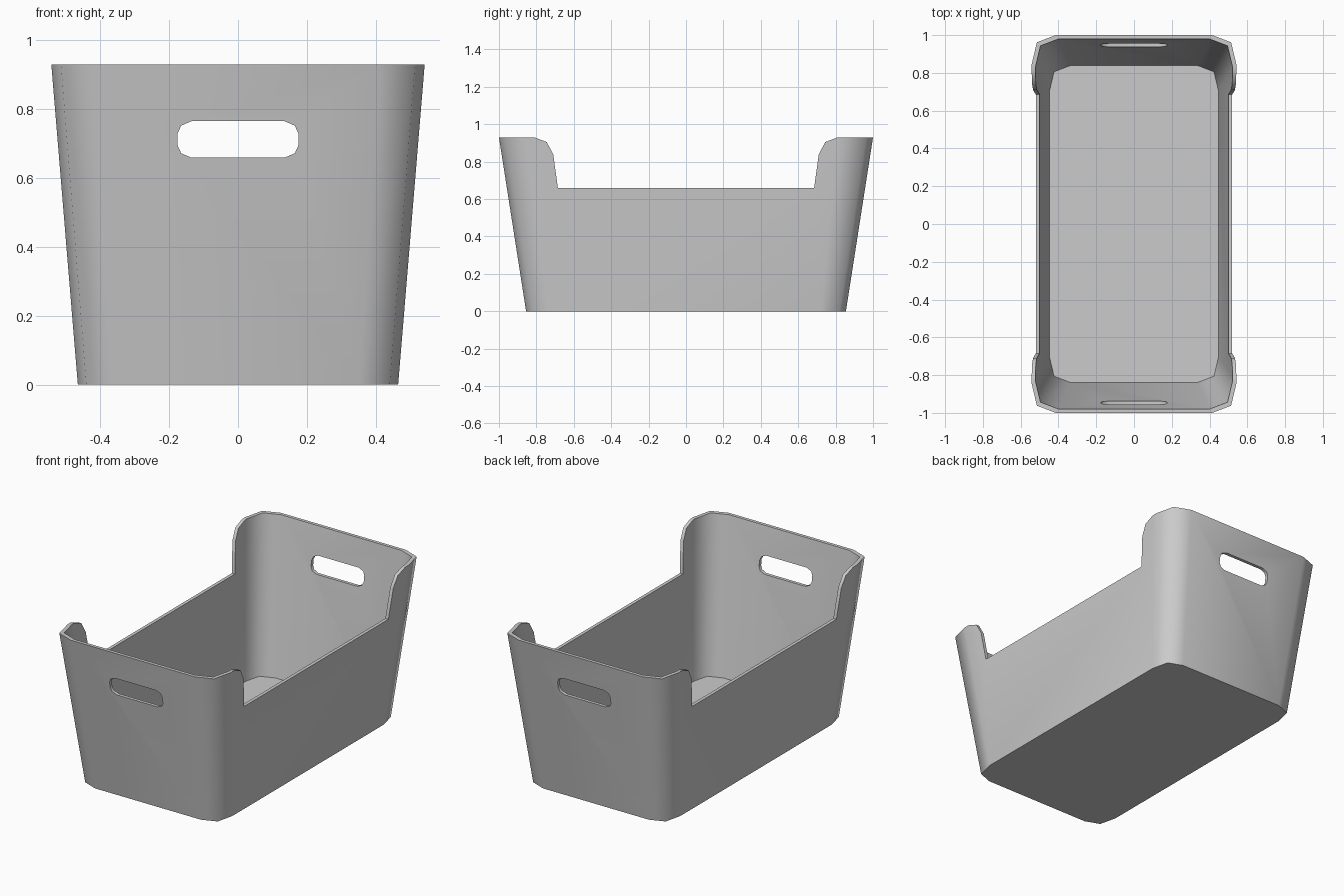
import bpy, bmesh, math

if "Cube" in bpy.data.objects:
    bpy.data.objects.remove(bpy.data.objects["Cube"])

H, T = 0.93, 0.02      # height, wall thickness


def outline(z, inset=0.0):
    """Rounded rectangle of the tapered bin at height z."""
    t = z / H
    hx = 0.465 + 0.077 * t - inset
    hy = 0.855 + 0.145 * t - inset
    s = 0.88 + 0.12 * t - inset * 2
    corner = [(hx, hy - 0.155 * s), (hx - 0.028 * s, hy - 0.038 * s), (hx - 0.128 * s, hy)]
    right_back = corner
    left_back = [(-x, y) for x, y in reversed(corner)]
    left_front = [(-x, -y) for x, y in corner]
    right_front = [(x, -y) for x, y in reversed(corner)]
    return [(x, y, z) for x, y in right_back + left_back + left_front + right_front]


def loft(name, rings):
    """Skin a stack of rings and cap both ends."""
    bm = bmesh.new()
    loops = [[bm.verts.new(p) for p in ring] for ring in rings]
    n = len(loops[0])
    for a, b in zip(loops, loops[1:]):
        for i in range(n):
            j = (i + 1) % n
            bm.faces.new((a[i], a[j], b[j], b[i]))
    bm.faces.new(loops[0])
    bm.faces.new(loops[-1])
    bmesh.ops.recalc_face_normals(bm, faces=bm.faces)
    mesh = bpy.data.meshes.new(name)
    bm.to_mesh(mesh)
    bm.free()
    obj = bpy.data.objects.new(name, mesh)
    bpy.context.collection.objects.link(obj)
    return obj


# Hollow tapered tub: up the outside, over the rim, down to the inner floor
tub = loft("storage_bin", [outline(0), outline(H), outline(H, T), outline(T, T)])

# Side openings with curved shoulders
half = [(0.685, 0.66), (0.71, 0.84), (0.745, 0.905), (0.815, 0.931), (0.815, 1.2)]
opening = half + [(-y, z) for y, z in reversed(half)]
side_cutter = loft("side_opening_cutter", [[(x, y, z) for y, z in opening] for x in (-1, 1)])

# Rounded hand holes through both ends
quarter = [(0.175, 0.018), (0.165, 0.04), (0.135, 0.053)]
slot = []
for sx, sz in ((1, 1), (-1, 1), (-1, -1), (1, -1)):
    pts = quarter if sx * sz > 0 else quarter[::-1]
    slot += [(sx * x, 0.712 + sz * z) for x, z in pts]
hole_cutter = loft("hand_hole_cutter", [[(x, y, z) for x, z in slot] for y in (-1.3, 1.3)])

# Cut the openings
bpy.context.view_layer.objects.active = tub
tub.select_set(True)
for cutter in (side_cutter, hole_cutter):
    cutter.hide_render = True
    mod = tub.modifiers.new(cutter.name, 'BOOLEAN')
    mod.operation, mod.solver, mod.object = 'DIFFERENCE', 'EXACT', cutter
    bpy.ops.object.modifier_apply(modifier=mod.name)
    bpy.data.objects.remove(cutter)

# Soft corners, crisp rim
bpy.ops.object.shade_smooth_by_angle(angle=math.radians(62))
